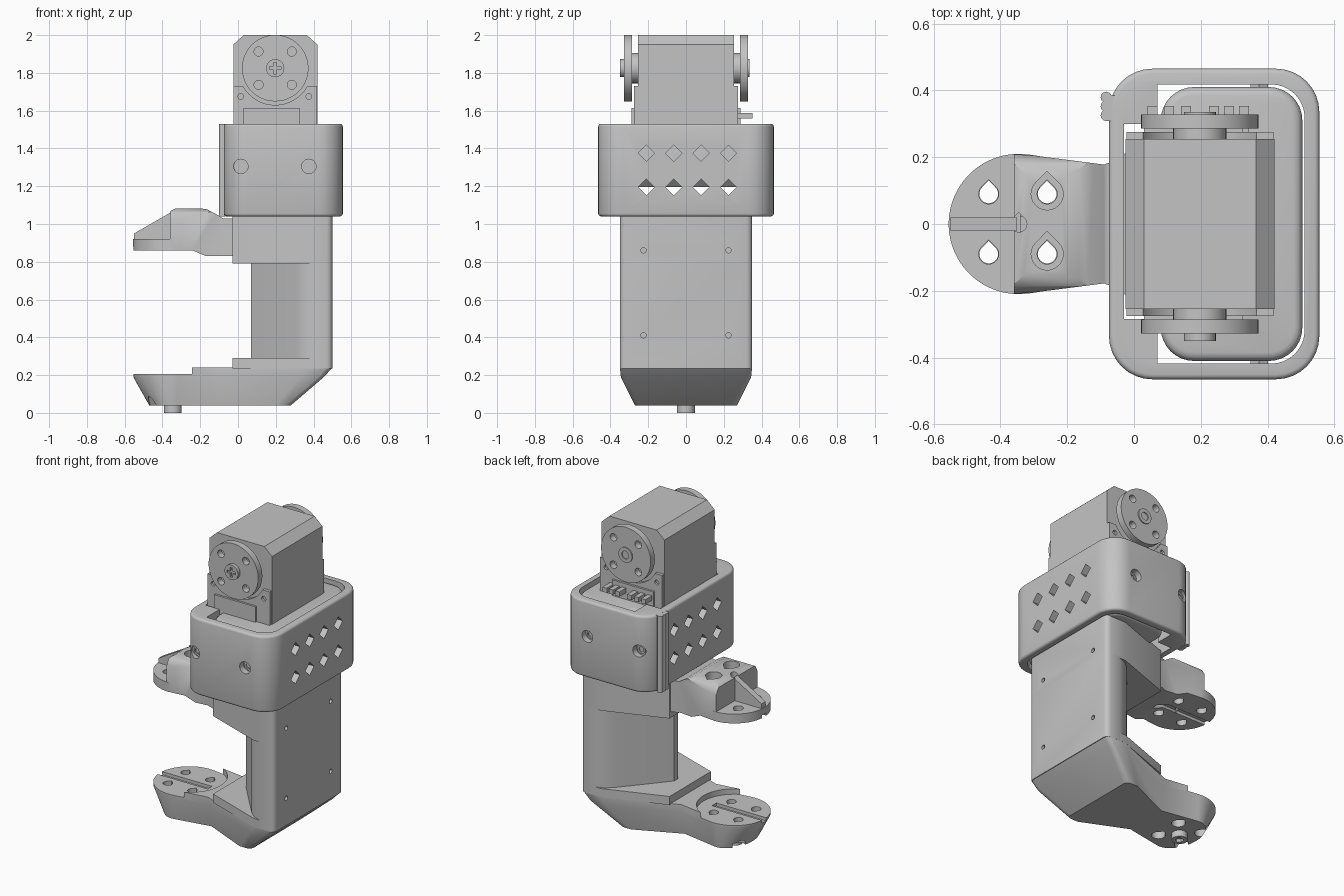
import bpy, bmesh
from math import sin, cos, pi, radians
from mathutils import Matrix, Vector

cube = bpy.data.objects.get("Cube")
if cube:
    bpy.data.objects.remove(cube, do_unlink=True)

grey = bpy.data.materials.new("plain grey")
grey.use_nodes = True
grey.diffuse_color = (0.55, 0.55, 0.55, 1)
grey.node_tree.nodes["Principled BSDF"].inputs["Base Color"].default_value = (0.55, 0.55, 0.55, 1)
parts = []


def add(name, bm, helper=False):
    bmesh.ops.recalc_face_normals(bm, faces=bm.faces)
    mesh = bpy.data.meshes.new(name)
    bm.to_mesh(mesh)
    bm.free()
    ob = bpy.data.objects.new(name, mesh)
    bpy.context.collection.objects.link(ob)
    ob.hide_render = helper
    if not helper:
        mesh.materials.append(grey)
        parts.append(ob)
    return ob


def loft(name, layers, helper=False):
    """Solid skinned through (height, loop) layers."""
    bm = bmesh.new()
    rings = [[bm.verts.new((x, y, z)) for x, y in loop] for z, loop in layers]
    for a, b in zip(rings, rings[1:]):
        for i in range(len(a)):
            j = (i + 1) % len(a)
            bm.faces.new((a[i], a[j], b[j], b[i]))
    bm.faces.new(rings[0])
    bm.faces.new(rings[-1])
    return add(name, bm, helper)


def prism(name, loop, z0, z1, helper=False):
    return loft(name, [(z0, loop), (z1, loop)], helper)


def side_prism(name, loop, w, helper=False):
    """Profile in x and z, extruded across y."""
    ob = prism(name, [(x, -z) for x, z in loop], -w, w, helper)
    ob.data.transform(Matrix.Rotation(-pi / 2, 4, 'X'))
    return ob


def box(name, x, y, z, helper=False):
    return prism(name, [(x[0], y[0]), (x[1], y[0]), (x[1], y[1]), (x[0], y[1])], *z, helper)


def rod(name, a, b, r, sides=32, helper=False):
    """Cylinder from point a to point b."""
    a, b = Vector(a), Vector(b)
    bm = bmesh.new()
    turn = (b - a).to_track_quat('Z', 'Y').to_matrix().to_4x4()
    bmesh.ops.create_cone(bm, cap_ends=True, segments=sides, radius1=r, radius2=r,
                          depth=(b - a).length, matrix=Matrix.Translation((a + b) / 2) @ turn)
    return add(name, bm, helper)


def drop(x, y, z0, z1, r):
    """Teardrop hole cutter, pointing to the rear."""
    loop = [(x + r * cos(a), y + r * sin(a)) for a in [radians(135 + 15 * i) for i in range(19)]]
    return prism("cut", loop + [(x, y + 1.42 * r)], z0, z1, True)


def apply(ob, mod):
    with bpy.context.temp_override(object=ob, active_object=ob, selected_objects=[ob]):
        bpy.ops.object.modifier_apply(modifier=mod.name)


def boolean(ob, others, op='DIFFERENCE'):
    for other in others:
        m = ob.modifiers.new("bool", 'BOOLEAN')
        m.operation, m.solver, m.object = op, 'EXACT', other
        apply(ob, m)
        bpy.data.objects.remove(other, do_unlink=True)


def bevel(ob, width):
    m = ob.modifiers.new("bevel", 'BEVEL')
    m.width, m.segments, m.limit_method, m.angle_limit = width, 3, 'ANGLE', radians(60)
    apply(ob, m)


def mirrored(half):
    return half + [(x, -y) for x, y in reversed(half)]


def corner(x1, y, r, n=8):
    return [(x1 - r + r * sin(i * pi / 2 / n), y - r + r * cos(i * pi / 2 / n)) for i in range(n + 1)]


def round_rect(x0, x1, y, r):
    left = [(x0 + x1 - x, v) for x, v in reversed(corner(x1, y, r))]
    return mirrored(left + corner(x1, y, r))


def outline(rx, ry, neck, shoulder, h, end):
    """Plan of an arm: round pad, neck, then the wide body."""
    half = [(PX - rx * cos(a), ry * sin(a)) for a in [pi * (i + 0.5) / 36 for i in range(20)]]
    return mirrored(half + [(-0.09, neck), (shoulder, h)] + corner(end, h, 0.03, 3))


PX = -0.345
back = corner(0.5, 0.35, 0.03, 3)
flange = mirrored([(-0.03, 0.21), (0.36, 0.35)] + back)

# Wedge-shaped column between the two arms
column = prism("column", mirrored([(0.07, 0.02), (0.3, 0.29), (0.345, 0.33), (0.4, 0.35)] + back), 0.235, 0.8)
prism("lower_flange", flange, 0.235, 0.29)
upper_flange = prism("upper_flange", flange, 0.79, 1.06)
for ob, z in ((column, 0.41), (upper_flange, 0.86)):
    boolean(ob, [rod("cut", (0.47, y, z), (0.6, y, z), 0.014, 16, True) for y in (-0.225, 0.225)])


def pad_holes(z0, z1, r):
    return [drop(PX + dx, dy, z0, z1, r) for dx in (-0.09, 0.085) for dy in (-0.09, 0.09)]


# Lower arm with its round pad and foot screw
lower = loft("lower_arm", [(0.04, outline(0.125, 0.185, 0.14, 0.2, 0.27, 0.28)),
                           (0.19, outline(0.21, 0.21, 0.175, 0.33, 0.345, 0.455)),
                           (0.24, outline(0.21, 0.21, 0.175, 0.36, 0.35, 0.5))])
boolean(lower, [rod("cut", (PX, 0, 0.205), (PX, 0, 0.3), 0.222, 48, True),
                box("cut", (-0.6, -0.2), (-0.022, 0.022), (0.185, 0.3), True)])
boolean(lower, pad_holes(-0.1, 0.3, 0.028) + pad_holes(-0.1, 0.14, 0.04))
screw = rod("foot_screw", (PX, 0, 0), (PX, 0, 0.1), 0.047)
boolean(screw, [rod("cut", (PX, 0, -0.1), (PX, 0, 0.02), 0.025, 6, True)])

# Upper arm: rounded raised block, thin half-round pad and a web between them
block = mirrored([(-0.36, 0.209), (-0.3, 0.205), (-0.09, 0.178), (0.3, 0.32)])
upper = prism("upper_arm", block, 0.7, 1.2)
boolean(upper, [side_prism("cut", [(-0.4, 0.86), (-0.24, 0.86), (-0.17, 0.83), (0.2, 0.83), (0.2, 1.03),
                                   (-0.08, 1.03), (-0.12, 1.055), (-0.165, 1.078), (-0.2, 1.083),
                                   (-0.33, 1.083), (-0.4, 1.045)], 0.5, True)], 'INTERSECT')
hull = prism("cut", mirrored([(0.7, 0.6), (0.9, 0.6)]), -0.36, 0.3, True)
hull.data.clear_geometry()
bpy.data.objects.remove(hull, do_unlink=True)
for s in (-1, 1):
    # soften the long top edges with two facets
    for tilt, z in ((30, 1.072), (60, 1.045)):
        shave = box("cut", (-0.8, 0.1), (-0.3, 0.3), (0, 0.2), True)
        y = 0.172 if tilt == 30 else 0.198
        shave.data.transform(Matrix.Translation((0, s * y, z)) @ Matrix.Rotation(-s * radians(tilt), 4, 'X'))
        boolean(upper, [shave])
pad = prism("upper_pad", outline(0.21, 0.21, 0.178, 0.34, 0.33, 0.4), 0.86, 0.92)
boolean(pad, [box("cut", (-0.34, 0.6), (-0.6, 0.6), (0.5, 1.5), True)])
web = side_prism("upper_web", [(-0.35, 0.9), (-0.35, 1.065), (-0.55, 0.95), (-0.55, 0.9)], 0.02)
for ob in (upper, pad):
    boolean(ob, pad_holes(0.7, 1.3, 0.03))
    boolean(ob, [box("cut", (-0.6, -0.16), (-0.022, 0.022), (0.8, 0.878), True)])
boolean(upper, [drop(PX + 0.085, y, 0.97, 1.3, 0.048) for y in (-0.09, 0.09)])
boolean(upper, [drop(PX, 0, 0.8, 1.3, 0.024)])

# Plug inside the collar, with a sloped hollow behind the lower openings
plug = prism("plug", round_rect(0.08, 0.504, 0.41, 0.1), 1.045, 1.515)
bevel(plug, 0.025)
boolean(plug, [side_prism("cut", [(0.6, 1.26), (0.46, 1.26), (0.4, 1.195), (0, 1.195), (0, 1.1), (0.6, 1.1)],
                          0.3, True)])

# Collar with diamond openings, bolt recesses and grip ribs
collar = prism("collar", round_rect(-0.075, 0.555, 0.465, 0.13), 1.04, 1.53)
bevel(collar, 0.015)
boolean(collar, [prism("cut", mirrored([(0.07, 0.418)] + corner(0.511, 0.418, 0.1)), 0.9, 1.7, True),
                 box("cut", (-0.03, 0.1), (-0.285, 0.3), (0.9, 1.7), True)])
for z in (1.195, 1.375):
    for i in range(4):
        y = -0.21 + 0.145 * i
        d = 0.043
        bar = prism("cut", [(-d, 0), (0, d), (d, 0), (0, -d)], -0.5, 1, True)
        bar.data.transform(Matrix.Translation((0, y, z)) @ Matrix.Rotation(pi / 2, 4, 'Y'))
        boolean(collar, [bar])
for x in (0.015, 0.375):
    for s in (-1, 1):
        boolean(collar, [rod("cut", (x, s * 0.425, 1.305), (x, s * 0.5, 1.305), 0.038, 24, True)])
        nut = rod("bolt", (x, s * 0.41, 1.305), (x, s * 0.432, 1.305), 0.03, 6)
        boolean(nut, [rod("cut", (x, s * 0.42, 1.305), (x, s * 0.5, 1.305), 0.017, 16, True)])
for y in (0.325, 0.352, 0.379):
    rod("grip_rib", (-0.083, y, 1.04), (-0.083, y, 1.53), 0.017, 12)
box("rib_base", (-0.08, -0.035), (0.308, 0.385), (1.042, 1.528))

# Motor housing
MX, MZ = 0.197, 1.825
side_prism("motor_housing", [(-0.025, 1.28), (0.42, 1.28), (0.42, 1.95), (0.365, 2), (0.03, 2), (-0.025, 1.95)], 0.255)
for s in (-1, 1):
    ears = box("motor_ears", (-0.023, 0.418), sorted((s * 0.24, s * 0.275)), (1.28, 1.73))
    boolean(ears, [rod("cut", (MX, s * 0.2, MZ), (MX, s * 0.4, MZ), 0.195, 48, True)])
    boolean(ears, [rod("cut", (x, s * 0.26, 1.675), (x, s * 0.4, 1.675), 0.015, 16, True) for x in (0.015, 0.375)])
    box("motor_foot", (0.03, 0.325), sorted((s * 0.25, s * 0.288)), (1.28, 1.615))

    # Round horn on each end of the shaft
    rod("horn_hub", (MX, s * 0.24, MZ), (MX, s * 0.3, MZ), 0.08)
    horn = rod("horn", (MX, s * 0.286, MZ), (MX, s * 0.328, MZ), 0.176, 48)
    boolean(horn, [rod("cut", (MX + dx, s * 0.25, MZ + dz), (MX + dx, s * 0.4, MZ + dz), 0.024, 20, True)
                   for dx in (-0.088, 0.088) for dz in (-0.088, 0.088)])
    cap = rod("horn_screw", (MX, s * 0.32, MZ), (MX, s * (0.35 if s < 0 else 0.335), MZ), 0.048)
    if s < 0:
        boolean(cap, [box("cut", (MX - a, MX + a), (-0.4, -0.338), (MZ - b, MZ + b), True)
                      for a, b in ((0.03, 0.008), (0.008, 0.03))])
    else:
        boolean(cap, [rod("cut", (MX, 0.325, MZ), (MX, 0.4, MZ), 0.025, 20, True)])

# Connector pins at the rear
for x in (0.055, 0.105, 0.155, 0.24, 0.285, 0.33):
    box("connector_pin", (x - 0.015, x + 0.015), (0.27, 0.353), (1.558, 1.588))

for ob in parts:
    bpy.ops.object.select_all(action='DESELECT')
    ob.select_set(True)
    bpy.context.view_layer.objects.active = ob
    bpy.ops.object.shade_smooth_by_angle(angle=radians(35))
